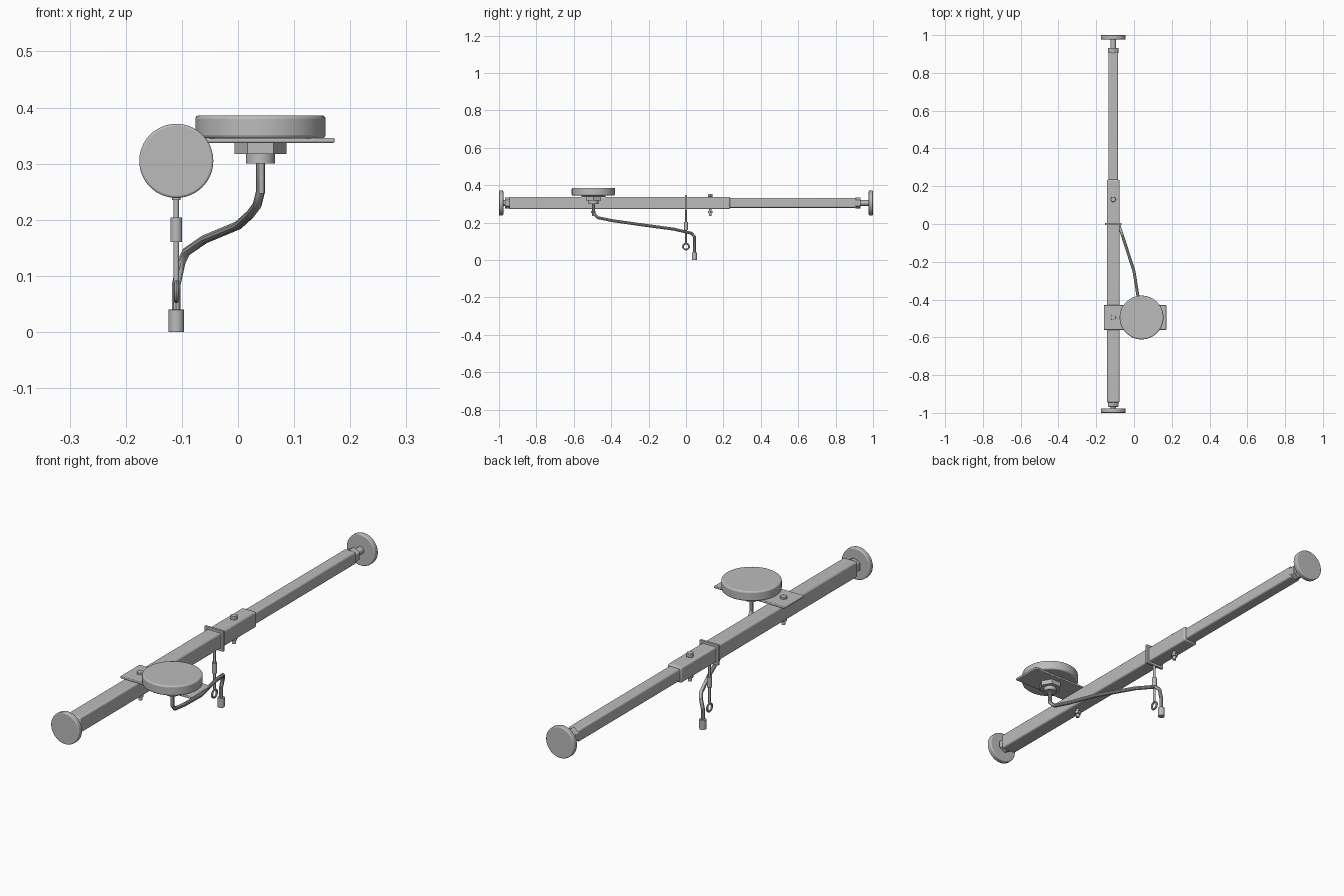
import bpy
from math import pi, radians
from mathutils import Vector

old = bpy.data.objects.get("Cube")
if old:
    bpy.data.objects.remove(old, do_unlink=True)

BAR_X, BAR_Z = -0.11, 0.305
PAD_X, PAD_Y = 0.04, -0.495

grey = bpy.data.materials.new("satin grey")
grey.use_nodes = True
grey.diffuse_color = (0.5, 0.5, 0.5, 1)
grey.node_tree.nodes["Principled BSDF"].inputs["Base Color"].default_value = (0.5, 0.5, 0.5, 1)


def finish(name, bevel=0.0, segments=3):
    ob = bpy.context.object
    ob.name = name
    ob.data.materials.append(grey)
    if bevel:
        mod = ob.modifiers.new("Bevel", "BEVEL")
        mod.width, mod.segments = bevel, segments
        mod.limit_method = 'ANGLE'
        mod.angle_limit = radians(40)
    bpy.ops.object.shade_smooth_by_angle(angle=radians(35))
    return ob


def box(name, low, high, bevel=0.0):
    low, high = Vector(low), Vector(high)
    bpy.ops.mesh.primitive_cube_add(size=1, location=(low + high) / 2)
    bpy.context.object.scale = high - low
    bpy.ops.object.transform_apply(location=False, rotation=False, scale=True)
    return finish(name, bevel)


def rod(name, start, end, radius, sides=32, bevel=0.0):
    start, end = Vector(start), Vector(end)
    axis = end - start
    bpy.ops.mesh.primitive_cylinder_add(vertices=sides, radius=radius, depth=axis.length,
                                        location=(start + end) / 2)
    # Hexagons keep a corner on the x axis
    turn = axis.to_track_quat('Z', 'Y').to_euler()
    bpy.context.object.rotation_euler = turn if axis.z == 0 else (0, 0, pi / 2 if sides == 6 else 0)
    return finish(name, bevel)


def along_bar(name, y0, y1, radius, sides=32, bevel=0.0):
    return rod(name, (BAR_X, y0, BAR_Z), (BAR_X, y1, BAR_Z), radius, sides, bevel)


def upright(name, x, y, z0, z1, radius, sides=32, bevel=0.0):
    return rod(name, (x, y, z0), (x, y, z1), radius, sides, bevel)


# Telescoping bar
for name, y0, y1, half in (("outer_tube", -0.945, 0.235, 0.033), ("inner_tube", 0.2, 0.91, 0.026)):
    box(name, (BAR_X - half, y0, BAR_Z - half), (BAR_X + half, y1, BAR_Z + half), 0.007)

# End feet with their rods and lock nuts
for side, sign in (("front", -1), ("back", 1)):
    inner = 0.94 if sign < 0 else 0.905
    along_bar(side + "_foot", sign * 0.977, sign * 1.0, 0.066, 64, 0.004)
    along_bar(side + "_foot_rod", sign * 0.9, sign * 0.98, 0.015)
    along_bar(side + "_lock_nut", sign * inner, sign * (inner + 0.028), 0.031, 6, 0.002)

# Bolts through the bar, with nut and cross pin below
for side, y in (("front", -0.495), ("back", 0.13)):
    upright(side + "_bolt", BAR_X, y, 0.235, 0.34, 0.0075)
    upright(side + "_bolt_head", BAR_X, y, 0.338, 0.354, 0.015, 6, 0.002)
    upright(side + "_bolt_nut", BAR_X, y, 0.25, 0.261, 0.014, 6)

# Mounting plate and round pad
box("mounting_plate", (-0.16, -0.56, 0.337), (0.172, -0.43, 0.346), 0.003)
upright("round_pad", PAD_X, PAD_Y, 0.345, 0.386, 0.116, 64, 0.006)
upright("pad_nut", PAD_X, PAD_Y, 0.317, 0.338, 0.046, 6)
upright("pad_collar", PAD_X, PAD_Y, 0.3, 0.318, 0.026)

# Bent cable ending in a connector
path = [(0.04, -0.495, 0.305), (0.04, -0.495, 0.25), (0.034, -0.47, 0.226),
        (0.022, -0.39, 0.21), (0, -0.25, 0.19), (-0.06, -0.065, 0.165),
        (-0.092, 0.03, 0.143), (-0.101, 0.045, 0.125), (-0.11, 0.045, 0.085), (-0.11, 0.045, 0.03)]
curve = bpy.data.curves.new("cable", 'CURVE')
curve.dimensions = '3D'
curve.bevel_depth, curve.bevel_resolution, curve.use_fill_caps = 0.008, 3, True
line = curve.splines.new('POLY')
line.points.add(len(path) - 1)
for point, co in zip(line.points, path):
    point.co = (*co, 1)
cable = bpy.data.objects.new("cable", curve)
bpy.context.collection.objects.link(cable)
bpy.ops.object.select_all(action='DESELECT')
cable.select_set(True)
bpy.context.view_layer.objects.active = cable
bpy.ops.object.convert(target='MESH')
finish("cable")
upright("cable_connector", BAR_X, 0.045, 0, 0.04, 0.014, 32, 0.001)

# Square band around the bar
gap, edge = 0.033, 0.043
for sign, sides in ((-1, ("right", "bottom")), (1, ("left", "top"))):
    a, b = sorted((sign * gap, sign * edge))
    box("band_" + sides[0], (BAR_X + a, -0.005, BAR_Z - edge), (BAR_X + b, 0.005, BAR_Z + edge))
    box("band_" + sides[1], (BAR_X - edge, -0.005, BAR_Z + a), (BAR_X + edge, 0.005, BAR_Z + b))

# Hanging pull with grip and ring
upright("pull_stem", BAR_X, 0, 0.088, 0.264, 0.005, 16)
upright("pull_grip", BAR_X, 0, 0.16, 0.204, 0.0105)
bpy.ops.mesh.primitive_torus_add(major_radius=0.016, minor_radius=0.0045, major_segments=32,
                                 minor_segments=10, location=(BAR_X, 0, 0.072), rotation=(0, pi / 2, 0))
finish("pull_ring")
